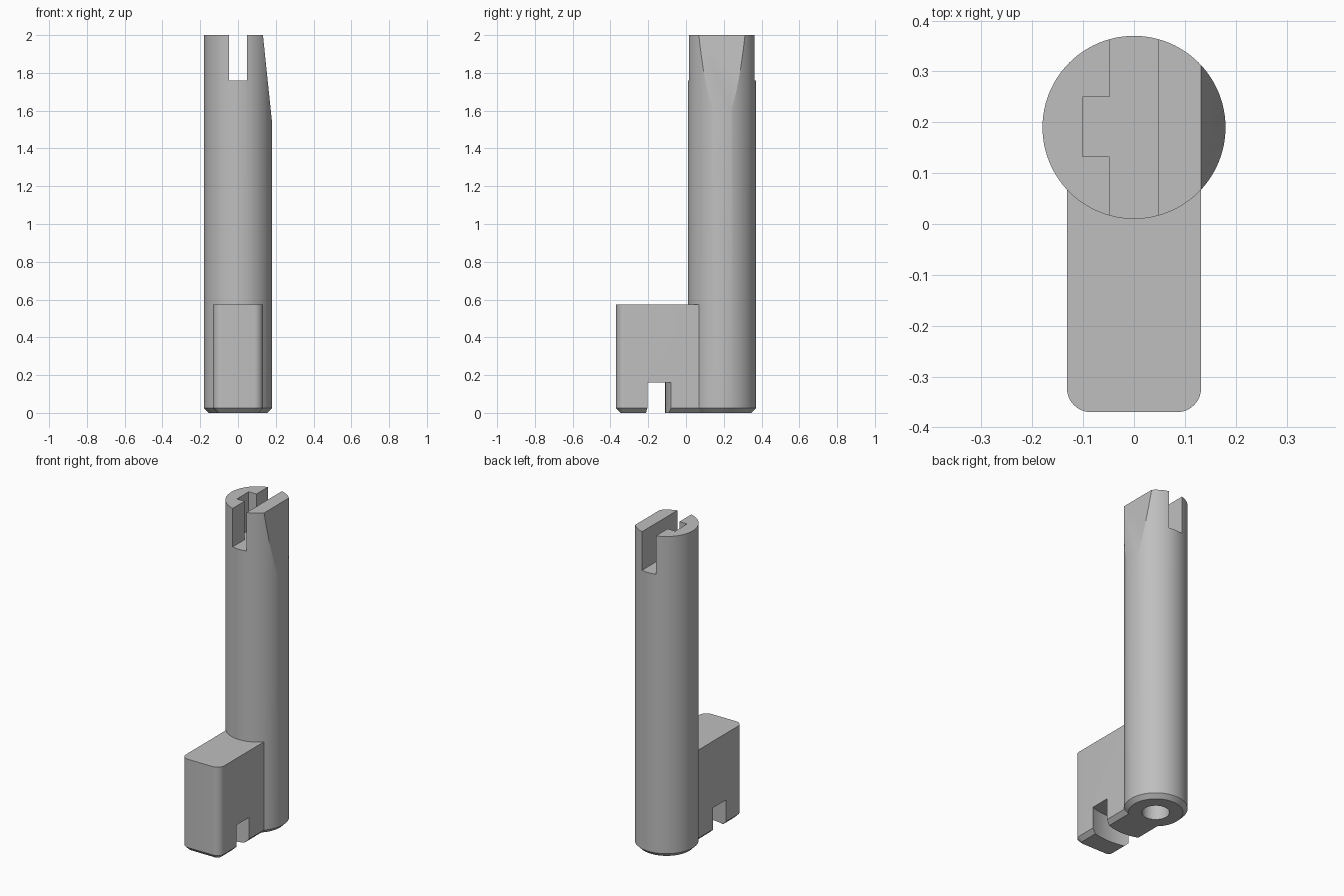
import bpy, bmesh, math
from mathutils import Matrix

default = bpy.data.objects.get("Cube")
if default:
    bpy.data.objects.remove(default, do_unlink=True)

AXIS_Y = 0.19      # centre line of the post
RADIUS = 0.18
CHAMFER = 0.025

grey = bpy.data.materials.new("plain_grey")
grey.use_nodes = True
grey.diffuse_color = (0.52, 0.52, 0.52, 1)
grey.node_tree.nodes["Principled BSDF"].inputs["Base Color"].default_value = (0.52, 0.52, 0.52, 1)


def finish(bm, name):
    bmesh.ops.recalc_face_normals(bm, faces=bm.faces)
    mesh = bpy.data.meshes.new(name)
    bm.to_mesh(mesh)
    bm.free()
    mesh.materials.append(grey)
    obj = bpy.data.objects.new(name, mesh)
    bpy.context.collection.objects.link(obj)
    return obj


def bevel_where(bm, test, size, segments=1):
    edges = [e for e in bm.edges if test(*[v.co for v in e.verts])]
    bmesh.ops.bevel(bm, geom=edges, offset=size, segments=segments,
                    profile=0.5, affect='EDGES')


def box_mesh(x0, x1, y0, y1, z0, z1):
    bm = bmesh.new()
    bmesh.ops.create_cube(bm, size=1)
    for v in bm.verts:
        v.co.x = x1 if v.co.x > 0 else x0
        v.co.y = y1 if v.co.y > 0 else y0
        v.co.z = z1 if v.co.z > 0 else z0
    return bm


def cylinder_mesh(radius, z0, z1, sides=96):
    bm = bmesh.new()
    bmesh.ops.create_cone(bm, cap_ends=True, segments=sides, radius1=radius,
                          radius2=radius, depth=z1 - z0,
                          matrix=Matrix.Translation((0, AXIS_Y, (z0 + z1) / 2)))
    return bm


def combine(target, tool, operation):
    tool.hide_render = True
    mod = target.modifiers.new(operation.lower(), 'BOOLEAN')
    mod.operation = operation
    mod.solver = 'EXACT'
    mod.object = tool
    bpy.context.view_layer.objects.active = target
    bpy.ops.object.modifier_apply(modifier=mod.name)
    bpy.data.objects.remove(tool, do_unlink=True)


def on_bottom(a, b):
    return a.z < 0.001 and b.z < 0.001


# Round post with chamfered base
bm = cylinder_mesh(RADIUS, 0, 2)
bevel_where(bm, on_bottom, CHAMFER)
post = finish(bm, "slotted_post")

# Foot block with rounded front corners and chamfered base
bm = box_mesh(-0.132, 0.132, -0.37, AXIS_Y, 0, 0.575)
bevel_where(bm, lambda a, b: abs(a.z - b.z) > 0.1 and a.y < 0, 0.047, 8)
bevel_where(bm, on_bottom, CHAMFER)
foot = finish(bm, "foot_block")

# Ring groove under the foot, concentric with the post
ring = finish(cylinder_mesh(0.416, -0.1, 0.16, 160), "groove_cutter")
combine(ring, finish(cylinder_mesh(0.30, -0.2, 0.3, 160), "groove_core"), 'DIFFERENCE')
combine(foot, ring, 'DIFFERENCE')
combine(post, foot, 'UNION')

# Blind hole in the base
combine(post, finish(cylinder_mesh(0.078, -0.1, 0.4, 64), "hole_cutter"), 'DIFFERENCE')

# Slanted flats on both sides of the top
for side in (-1, 1):
    bm = box_mesh(0.1, 0.3, -0.1, 0.5, 1.45, 2.1)
    for v in bm.verts:
        if v.co.x < 0.2:
            v.co.x = 0.132 + (2 - v.co.z) * 0.048 / 0.46
        v.co.x *= side
    combine(post, finish(bm, "flat_cutter"), 'DIFFERENCE')

# Slot across the top with a side notch
slot = finish(box_mesh(-0.048, 0.048, -0.1, 0.5, 1.76, 2.1), "slot_cutter")
combine(slot, finish(box_mesh(-0.101, 0, 0.133, 0.25, 1.76, 2.1), "notch_cutter"), 'UNION')
combine(post, slot, 'DIFFERENCE')

# One material slot and smooth rounds with crisp edges
post.data.materials.clear()
post.data.materials.append(grey)
bpy.ops.object.select_all(action='DESELECT')
post.select_set(True)
bpy.context.view_layer.objects.active = post
bpy.ops.object.shade_smooth_by_angle(angle=math.radians(15))
